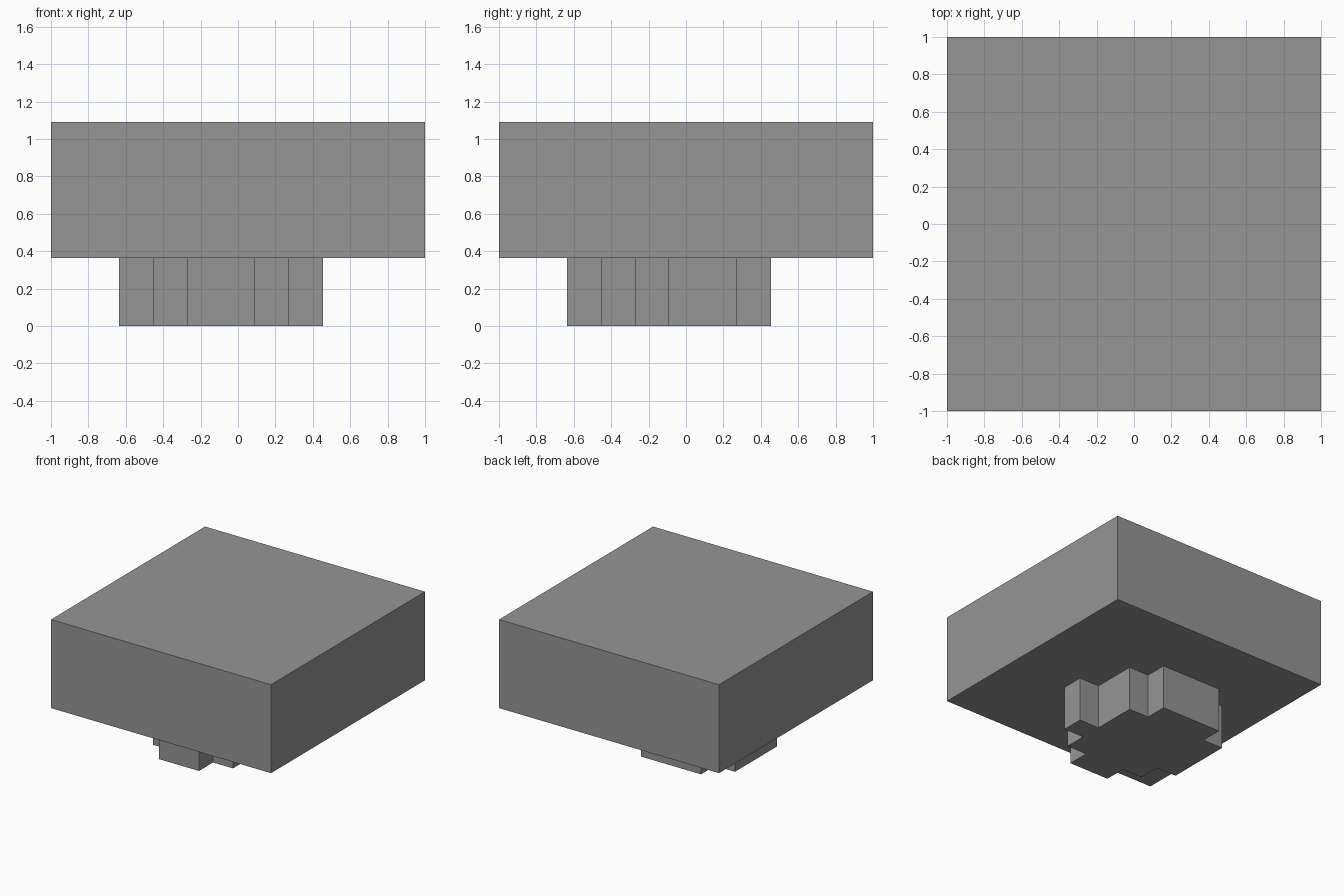
import bpy
import bmesh

# Remove the default cube only
cube = bpy.data.objects.get("Cube")
if cube:
    bpy.data.objects.remove(cube, do_unlink=True)

U = 2 / 11  # one block unit; the slab is eleven units wide

# Single flat grey
grey = bpy.data.materials.new("stone_grey")
grey.use_nodes = True
colour = (0.3, 0.3, 0.3, 1)
grey.diffuse_color = colour
grey.node_tree.nodes["Principled BSDF"].inputs["Base Color"].default_value = colour


def prism(name, outline, z0, z1):
    """Extrude a flat outline (in block units) from z0 up to z1."""
    bm = bmesh.new()
    base = bm.faces.new([bm.verts.new((x * U, y * U, z0 * U)) for x, y in outline])
    top = bmesh.ops.extrude_face_region(bm, geom=[base], use_keep_orig=True)["geom"]
    for v in top:
        if isinstance(v, bmesh.types.BMVert):
            v.co.z = z1 * U
    bmesh.ops.recalc_face_normals(bm, faces=bm.faces)
    mesh = bpy.data.meshes.new(name)
    bm.to_mesh(mesh)
    bm.free()
    mesh.materials.append(grey)
    obj = bpy.data.objects.new(name, mesh)
    bpy.context.collection.objects.link(obj)
    return obj


# Broad square slab on top
prism("slab", [(-5.5, -5.5), (5.5, -5.5), (5.5, 5.5), (-5.5, 5.5)], 2, 6)

# Stepped, irregular foot below, set off centre
foot_outline = [
    (2.5, -1.5), (2.5, -0.5), (1.5, -0.5), (1.5, 1.5), (0.5, 1.5),
    (0.5, 2.5), (-2.5, 2.5), (-2.5, 1.5), (-3.5, 1.5), (-3.5, -1.5),
    (-2.5, -1.5), (-2.5, -2.5), (-1.5, -2.5), (-1.5, -3.5), (0.5, -3.5),
    (0.5, -2.5), (1.5, -2.5), (1.5, -1.5),
]
prism("foot", foot_outline, 0, 2)
